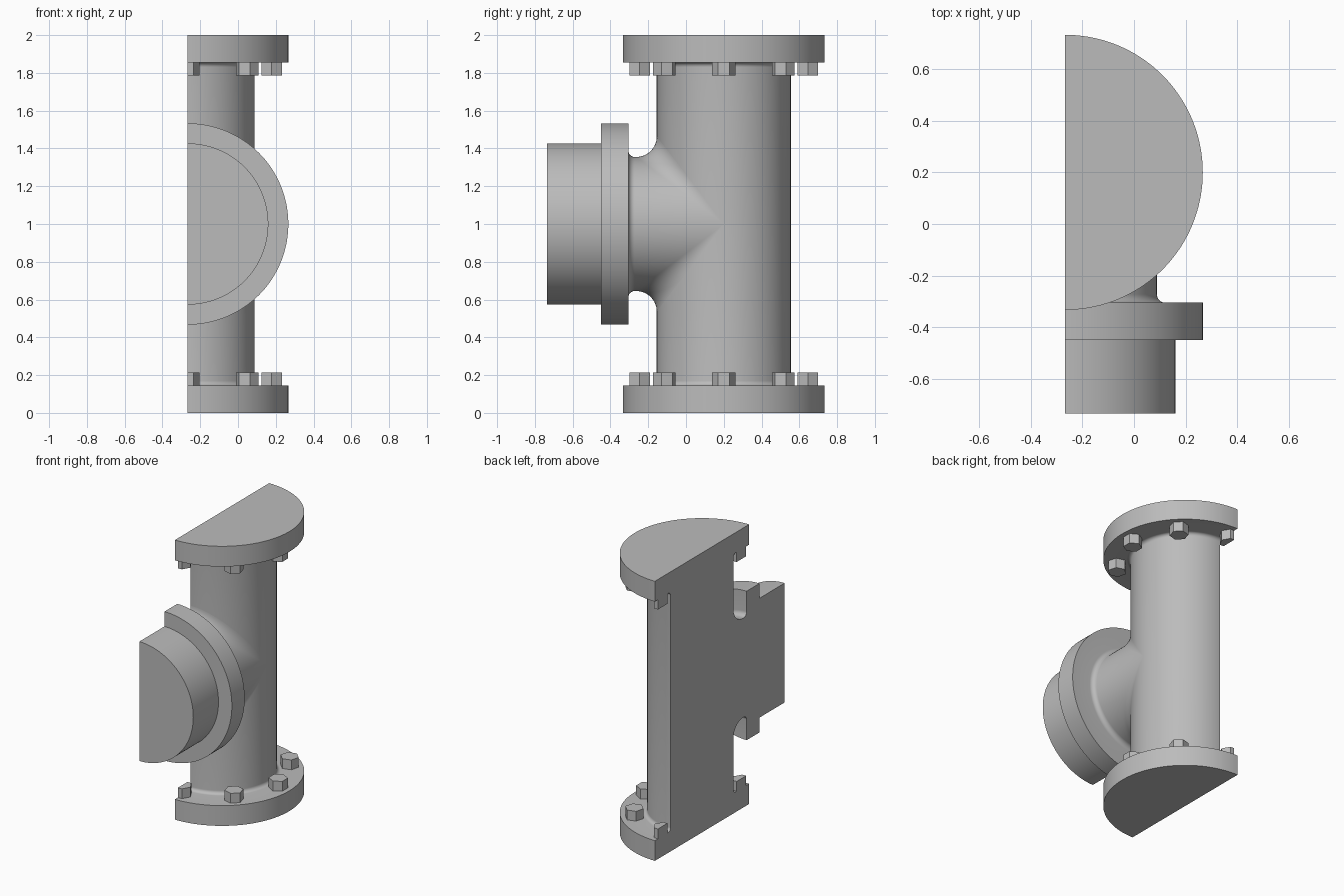
import bpy, bmesh
from math import sin, cos, pi
from mathutils import Vector

cube = bpy.data.objects.get("Cube")
if cube:
    bpy.data.objects.remove(cube, do_unlink=True)

R_FLANGE, R_PIPE, R_STUB = 0.533, 0.355, 0.427
T_FLANGE = 0.145
X0, Y0 = -R_FLANGE / 2, 0.2        # cut plane and main pipe axis
MID = 1.0                          # height of the branch axis
FRONT = -0.735                     # front end of the branch
FILLET = 0.108                     # blend between branch and pipe
STEPS = 72                         # segments in a half turn

steel = bpy.data.materials.new("steel_grey")
steel.use_nodes = True
GREY = (0.5, 0.5, 0.5, 1)
steel.diffuse_color = GREY
steel.node_tree.nodes["Principled BSDF"].inputs["Base Color"].default_value = GREY


def finish(name, bm):
    bmesh.ops.remove_doubles(bm, verts=bm.verts, dist=1e-5)
    bmesh.ops.recalc_face_normals(bm, faces=bm.faces)
    mesh = bpy.data.meshes.new(name)
    bm.to_mesh(mesh)
    bm.free()
    mesh.materials.append(steel)
    obj = bpy.data.objects.new(name, mesh)
    bpy.context.collection.objects.link(obj)
    bpy.ops.object.select_all(action='DESELECT')
    obj.select_set(True)
    bpy.context.view_layer.objects.active = obj
    bpy.ops.object.shade_smooth_by_angle(angle=pi / 6)
    return obj


def half_body(name, columns, close_end=True):
    """Skin a half turn of profiles and close the flat cut side and ends."""
    bm = bmesh.new()
    grid = [[bm.verts.new(p) for p in col] for col in columns]
    for a, b in zip(grid, grid[1:]):
        for i in range(len(a) - 1):
            bm.faces.new((a[i], a[i + 1], b[i + 1], b[i]))
    bm.faces.new(grid[0] + grid[-1][::-1])
    bm.faces.new([col[0] for col in grid])
    if close_end:
        bm.faces.new([col[-1] for col in grid])
    return finish(name, bm)


def cove(size, count=8):
    """Quarter-round steps: (extra radius, distance from the flange)."""
    return [(size * (1 - sin(a)), size * (1 - cos(a)))
            for a in (pi / 2 * i / count for i in range(count + 1))]


angles = [pi * i / STEPS for i in range(STEPS + 1)]

# Main pipe with a flange at each end
lower = [(R_FLANGE, 0), (R_FLANGE, T_FLANGE)]
lower += [(R_PIPE + e, T_FLANGE + d) for e, d in cove(0.025)]
profile = lower + [(r, 2 - z) for r, z in reversed(lower)]
half_body("main_pipe", [[(X0 + r * sin(a), Y0 - r * cos(a), z) for r, z in profile]
                        for a in angles])

# Branch: stub, flange, neck and a rolling fillet onto the main pipe
back = -0.305
branch = [(R_STUB, FRONT), (R_STUB, back - T_FLANGE),
          (R_FLANGE, back - T_FLANGE), (R_FLANGE, back)]
branch += [(R_PIPE + e, back + d) for e, d in cove(0.033)]
columns = []
for a in angles:
    s, c, up = sin(a), abs(cos(a)), 1 if cos(a) >= 0 else -1
    col = [Vector((X0 + r * s, y, MID + r * cos(a))) for r, y in branch]
    reach = R_PIPE + FILLET
    centre = Vector((X0 + reach * s, Y0 - reach * c, MID + up * reach * c))
    on_neck = Vector((-s, 0, -up * c))
    on_pipe = Vector((-s, c, 0))
    for i in range(15):
        col.append(centre + FILLET * on_neck.lerp(on_pipe, i / 14).normalized())
    columns.append(col)
half_body("branch", columns, close_end=False)


# Hexagonal bolt heads, halved where they meet the cut plane
def bolt(name, angle, z_low, z_high):
    bm = bmesh.new()
    rings = []
    for z in (z_low, z_high):
        ring = []
        for k in range(6):
            t = k * pi / 3 - pi / 2 + angle + pi / 2
            x = 0.445 * sin(angle) + 0.062 * cos(t)
            y = -0.445 * cos(angle) + 0.062 * sin(t)
            ring.append(bm.verts.new((X0 + max(x, 0), Y0 + y, z)))
        rings.append(ring)
    low, high = rings
    bm.faces.new(low)
    bm.faces.new(high)
    for k in range(6):
        n = (k + 1) % 6
        bm.faces.new((low[k], low[n], high[n], high[k]))
    finish(name, bm)


for k in range(5):
    bolt(f"lower_bolt_{k + 1}", k * pi / 4, T_FLANGE, 0.215)
    bolt(f"upper_bolt_{k + 1}", k * pi / 4, 2 - 0.215, 2 - T_FLANGE)
